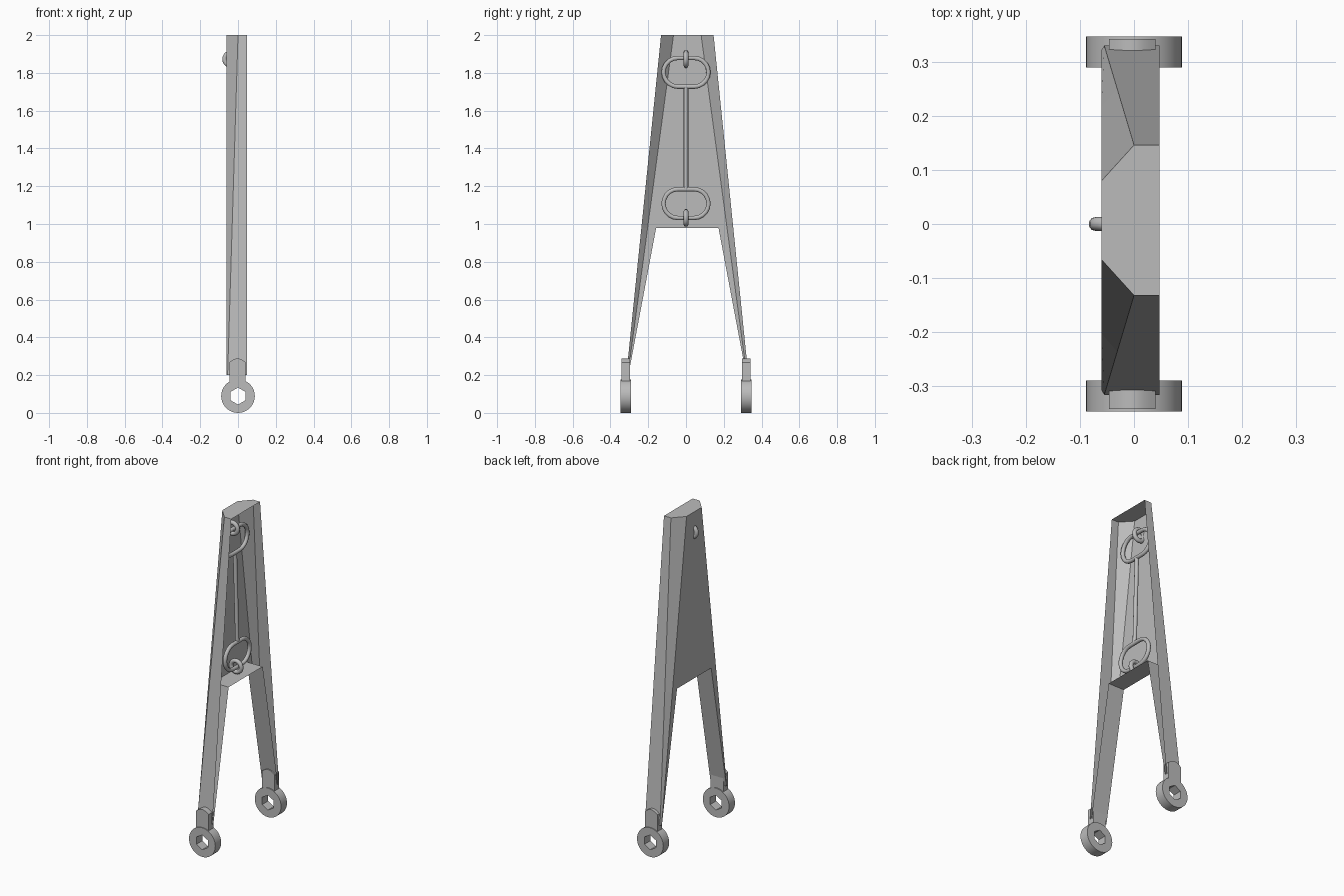
import bpy, bmesh, math
from mathutils import Vector, Matrix

if "Cube" in bpy.data.objects:
    bpy.data.objects.remove(bpy.data.objects["Cube"])

grey = bpy.data.materials.new("plain grey")
grey.diffuse_color = (0.5, 0.5, 0.5, 1)
grey.use_nodes = True
grey.node_tree.nodes["Principled BSDF"].inputs["Base Color"].default_value = grey.diffuse_color


def finish(name, bm, smooth=False):
    me = bpy.data.meshes.new(name)
    bmesh.ops.recalc_face_normals(bm, faces=bm.faces)
    bm.to_mesh(me)
    bm.free()
    me.materials.append(grey)
    ob = bpy.data.objects.new(name, me)
    bpy.context.collection.objects.link(ob)
    if smooth:
        bpy.context.view_layer.objects.active = ob
        ob.select_set(True)
        bpy.ops.object.shade_smooth_by_angle(angle=math.radians(40))
        ob.select_set(False)
    return ob


def tube(name, pts, r, closed=False, sides=10):
    """Round bar swept along a path."""
    cu = bpy.data.curves.new(name, 'CURVE')
    cu.dimensions = '3D'
    cu.bevel_depth = r
    cu.bevel_resolution = sides // 2 - 2
    cu.use_fill_caps = True
    sp = cu.splines.new('POLY')
    sp.points.add(len(pts) - 1)
    for p, c in zip(sp.points, pts):
        p.co = (*c, 1)
    sp.use_cyclic_u = closed
    tmp = bpy.data.objects.new(name, cu)
    bpy.context.collection.objects.link(tmp)
    me = bpy.data.meshes.new_from_object(tmp.evaluated_get(bpy.context.evaluated_depsgraph_get()))
    bpy.data.objects.remove(tmp)
    bm = bmesh.new()
    bm.from_mesh(me)
    bpy.data.meshes.remove(me)
    return finish(name, bm, True)


# Sheet-metal A frame: back panel, chamfers, side walls and leg channels, open on +x
XB, XF, OFF = -0.06, 0.047, 0.007
bm = bmesh.new()


def face(*pts):
    bm.faces.new([bm.verts.new(p) for p in pts])


def lerp(a, b, t):
    return a + (b - a) * t


def section(s, z):
    t = (2 - z) / 1.8
    back = (XB, OFF + s * lerp(0.073, 0.315, t), z)
    edge = (lerp(0, -0.055, t), OFF + s * lerp(0.139, 0.323, t), z)
    rim = (XF, edge[1], z)
    return back, edge, rim


ZS, ZL, YS, YL = 0.98, 0.2, 0.165, 0.312
for s in (-1, 1):
    levels = [section(s, z) for z in (2, ZS, ZL)]
    for a, b in zip(levels, levels[1:]):
        face(a[0], a[1], b[1], b[0])
        face(a[1], a[2], b[2], b[1])
    ys, yl = OFF + s * YS, OFF + s * YL
    face((XB, ys, ZS), levels[1][0], levels[2][0], (XB, yl, ZL))
    face((XB, ys, ZS), (XF, ys, ZS), (XF, yl, ZL), (XB, yl, ZL))
L, R = section(-1, 2), section(1, 2)
face(L[0], L[1], L[2], R[2], R[1], R[0])
a, b = section(-1, ZS)[0], section(1, ZS)[0]
ya, yb = OFF - YS, OFF + YS
face(L[0], R[0], b, (XB, yb, ZS), (XB, ya, ZS), a)
face((XB, ya, ZS), (XB, yb, ZS), (XF, yb, ZS), (XF, ya, ZS))
bmesh.ops.remove_doubles(bm, verts=bm.verts, dist=1e-4)
finish("frame_shell", bm)


# Feet: ring with hexagonal hole, and a round-topped lug
def foot(s):
    side = "left" if s < 0 else "right"
    n, ro, ri = 36, 0.089, 0.045
    y0, y1 = s * 0.29, s * 0.347
    bm = bmesh.new()
    rings = []
    for r, y in ((ro, y0), (ro, y1), (ri, y1), (ri, y0)):
        row = []
        for i in range(n):
            a = 2 * math.pi * i / n
            d = r
            if r == ri:
                k = (a - math.pi / 2) % (math.pi / 3) - math.pi / 6
                d = r * math.cos(math.pi / 6) / math.cos(k)
            row.append(bm.verts.new((d * math.cos(a), y, 0.089 + d * math.sin(a))))
        rings.append(row)
    for k in range(4):
        p, q = rings[k], rings[(k + 1) % 4]
        for i in range(n):
            j = (i + 1) % n
            bm.faces.new((p[i], p[j], q[j], q[i]))
    finish(side + "_foot_ring", bm, True)

    bm = bmesh.new()
    prof = [(-0.046, 0.15), (0.04, 0.15)]
    for i in range(9):
        t = i / 8
        prof.append((lerp(0.04, -0.046, t), 0.268 + 0.02 * math.sin(math.pi * t)))
    f = bm.faces.new([bm.verts.new((x, s * 0.296, z)) for x, z in prof])
    g = bmesh.ops.extrude_face_region(bm, geom=[f])
    bmesh.ops.translate(bm, vec=(0, s * 0.046, 0),
                        verts=[v for v in g['geom'] if isinstance(v, bmesh.types.BMVert)])
    finish(side + "_foot_lug", bm, True)


for s in (-1, 1):
    foot(s)


# Pull handles: flat oval loops hung in small eye rings, joined by a rod
def oval(x, zc):
    pts = []
    for c, start in ((0.043, -90), (-0.043, 90)):
        for i in range(11):
            a = math.radians(start + 18 * i)
            pts.append((x, c + 0.076 * math.cos(a), zc + 0.076 * math.sin(a)))
    return pts


def circle(x, z, r, n=20):
    return [(x + r * math.cos(2 * math.pi * i / n), 0, z + r * math.sin(2 * math.pi * i / n))
            for i in range(n)]


for name, x, zc, ex, ez in (("upper", -0.02, 1.803, -0.037, 1.873),
                            ("lower", -0.005, 1.108, -0.012, 1.032)):
    tube(name + "_handle_loop", oval(x, zc), 0.012, True)
    tube(name + "_eye_ring", circle(ex, ez, 0.034), 0.013, True)
tube("connecting_rod", [(-0.02, 0, 1.725), (-0.005, 0, 1.186)], 0.012)
